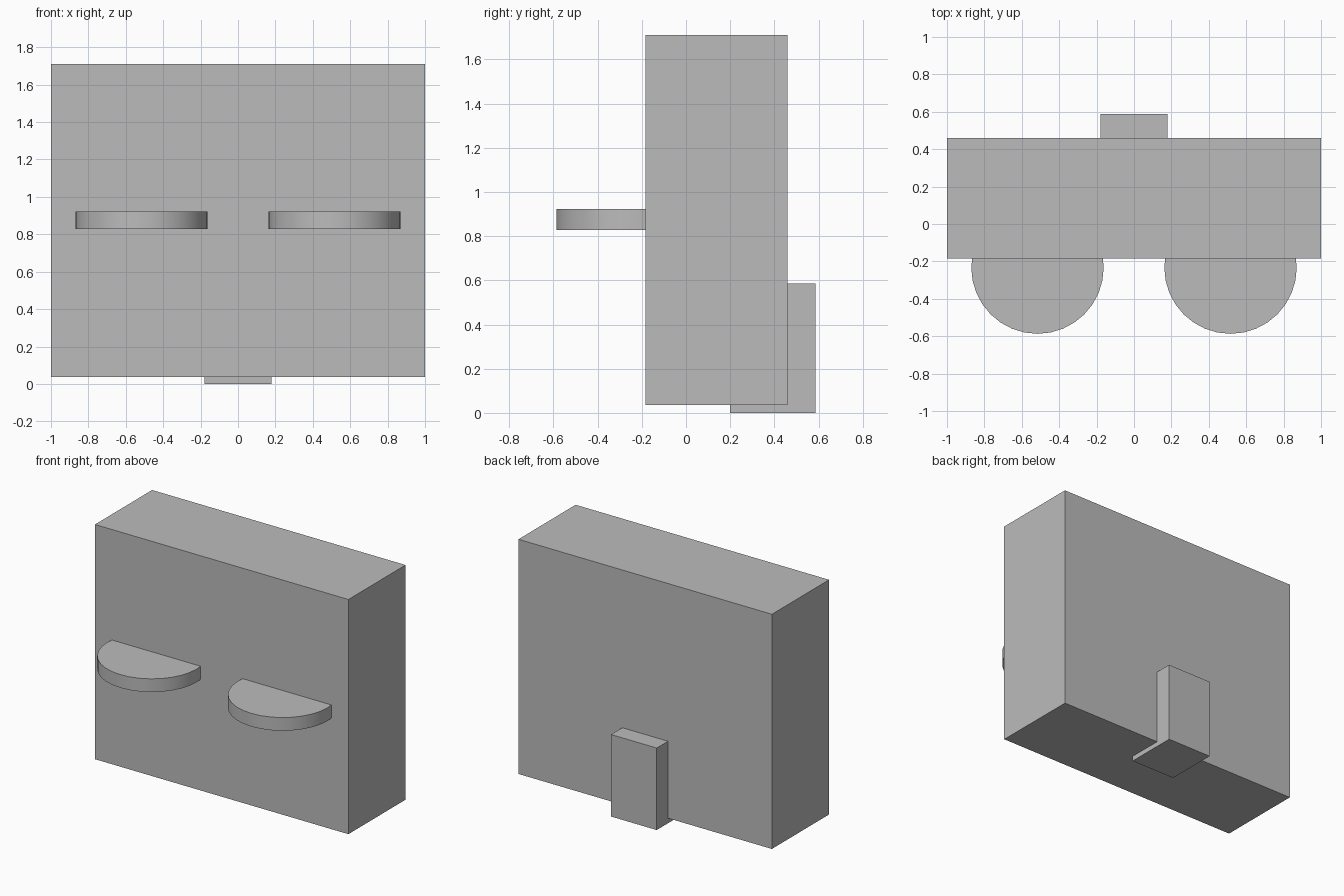
import bpy
import math

if "Cube" in bpy.data.objects:
    bpy.data.objects.remove(bpy.data.objects["Cube"], do_unlink=True)

# Single plain grey
grey = bpy.data.materials.new("plain_grey")
grey.use_nodes = True
colour = (0.5, 0.5, 0.5, 1.0)
grey.diffuse_color = colour
grey.node_tree.nodes["Principled BSDF"].inputs["Base Color"].default_value = colour


def finish(name):
    obj = bpy.context.object
    obj.name = name
    obj.data.name = name
    obj.data.materials.append(grey)
    bpy.ops.object.transform_apply(location=False, rotation=False, scale=True)
    return obj


def box(name, low, high):
    centre = [(a + b) / 2 for a, b in zip(low, high)]
    bpy.ops.mesh.primitive_cube_add(size=1, location=centre)
    bpy.context.object.scale = [b - a for a, b in zip(low, high)]
    return finish(name)


# Main slab
box("body", (-1.0, -0.184, 0.036), (1.0, 0.46, 1.71))

# Rear block, reaching slightly below the slab
box("rear_block", (-0.18, 0.20, 0.0), (0.18, 0.587, 0.585))

# Round discs set into the front face
for side, sign in (("left", 1), ("right", -1)):
    bpy.ops.mesh.primitive_cylinder_add(
        vertices=32, radius=0.354, depth=0.094,
        location=(sign * 0.516, -0.233, 0.875))
    finish(side + "_disc")
    bpy.ops.object.shade_smooth_by_angle(angle=math.radians(30))
